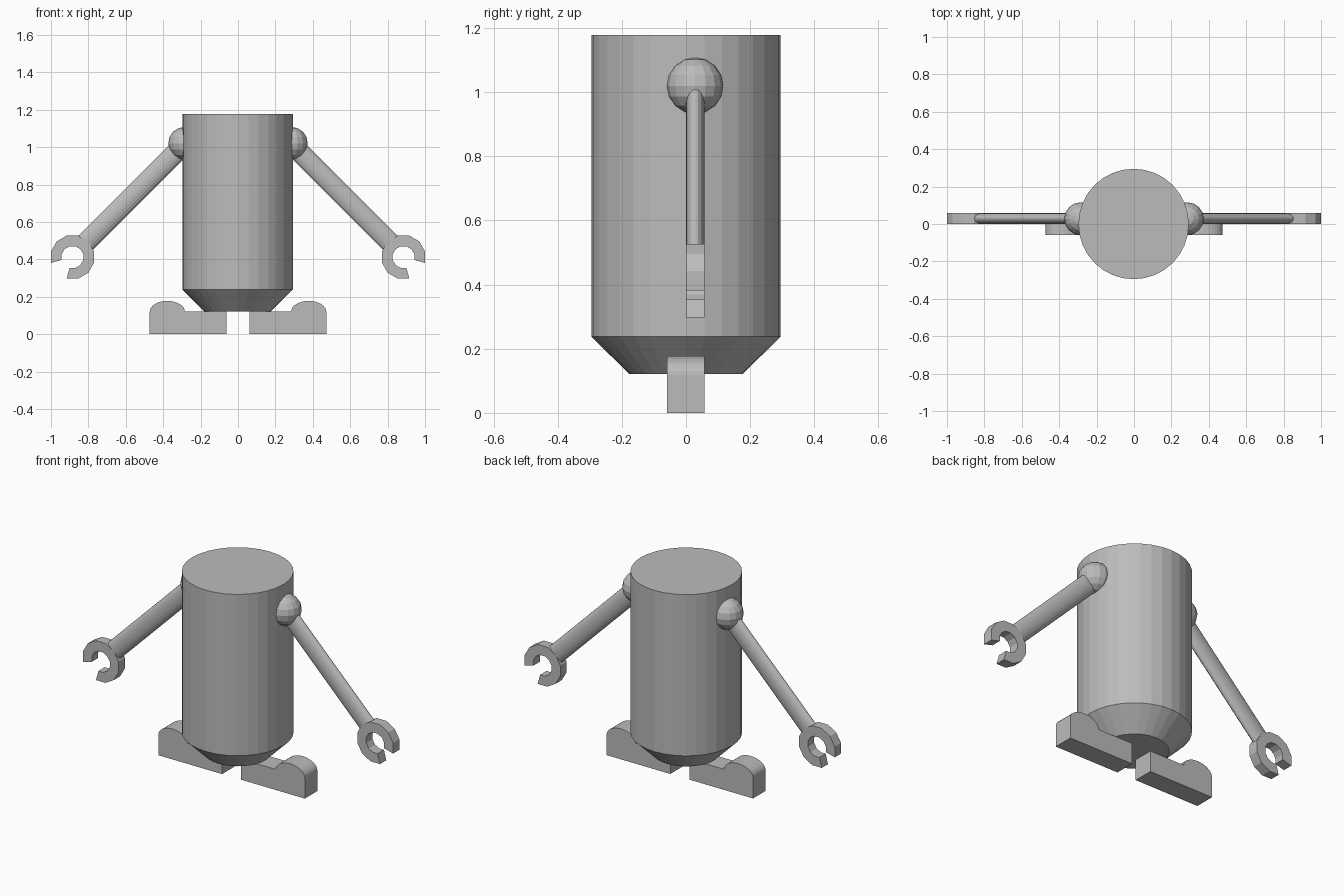
import bpy, bmesh
from math import sin, cos, pi, radians
from mathutils import Matrix, Vector

cube = bpy.data.objects.get("Cube")
if cube:
    bpy.data.objects.remove(cube, do_unlink=True)

grey = bpy.data.materials.new("plain grey")
grey.use_nodes = True
COLOUR = (0.5, 0.5, 0.5, 1)
grey.diffuse_color = COLOUR
grey.node_tree.nodes["Principled BSDF"].inputs["Base Color"].default_value = COLOUR

ARM_Y = 0.029  # centre plane of the arms


def finish(name, bm):
    bmesh.ops.recalc_face_normals(bm, faces=bm.faces)
    mesh = bpy.data.meshes.new(name)
    bm.to_mesh(mesh)
    bm.free()
    mesh.materials.append(grey)
    obj = bpy.data.objects.new(name, mesh)
    bpy.context.collection.objects.link(obj)
    return obj


def plate(name, outline, y0, y1, side):
    """Extrude an x-z outline from y0 to y1, mirrored by side."""
    bm = bmesh.new()
    face = bm.faces.new([bm.verts.new((side * x, y0, z)) for x, z in outline])
    out = bmesh.ops.extrude_face_region(bm, geom=[face])
    moved = [v for v in out["geom"] if isinstance(v, bmesh.types.BMVert)]
    bmesh.ops.translate(bm, verts=moved, vec=(0, y1 - y0, 0))
    return finish(name, bm)


def arc(cx, cz, rx, rz, start, end, steps):
    angles = [radians(start + (end - start) * i / steps) for i in range(steps + 1)]
    return [(cx + rx * cos(a), cz + rz * sin(a)) for a in angles]


# Body: cylinder with a tapered, closed bottom
bm = bmesh.new()
SEGMENTS = 32
rings = []
for r, z in ((0.178, 0.122), (0.295, 0.238), (0.295, 1.178)):
    rings.append([bm.verts.new((r * cos(2 * pi * i / SEGMENTS) - 0.002,
                                r * sin(2 * pi * i / SEGMENTS), z))
                  for i in range(SEGMENTS)])
for low, high in zip(rings, rings[1:]):
    for i in range(SEGMENTS):
        j = (i + 1) % SEGMENTS
        bm.faces.new((low[i], low[j], high[j], high[i]))
bm.faces.new(rings[0])
bm.faces.new(rings[-1])
finish("body", bm)

for side, label in ((1, "left"), (-1, "right")):
    # Shoulder ball
    bm = bmesh.new()
    bmesh.ops.create_uvsphere(bm, u_segments=16, v_segments=8, radius=0.088,
                              matrix=Matrix.Translation((side * 0.285, ARM_Y - 0.001, 1.02)))
    finish(label + "_shoulder", bm)

    # Arm: flattened rod sloping outward and down
    start = Vector((side * 0.3, ARM_Y, 1.002))
    end = Vector((side * 0.815, ARM_Y, 0.488))
    axis = end - start
    place = (Matrix.Translation((start + end) / 2)
             @ axis.to_track_quat("Z", "Y").to_matrix().to_4x4())
    bm = bmesh.new()
    bmesh.ops.create_cone(bm, cap_ends=True, segments=20, radius1=0.054, radius2=0.054,
                          depth=axis.length, matrix=place)
    for v in bm.verts:
        v.co.y = ARM_Y + (v.co.y - ARM_Y) * 0.029 / 0.054
    finish(label + "_arm", bm)

    # Claw: open ring with its gap facing outward and down
    outer = arc(0.885, 0.412, 0.119, 0.119, -15, 285, 10)
    inner = arc(0.885, 0.412, 0.06, 0.06, -15, 285, 10)
    plate(label + "_claw", outer + inner[::-1], 0, 2 * ARM_Y, side)

    # Foot: flat bar with a domed outer end
    dome = arc(0.378, 0.12, 0.094, 0.058, 0, 180, 16)
    plate(label + "_foot", [(0.061, 0), (0.472, 0)] + dome + [(0.061, 0.12)],
          -0.059, 0.057, side)
